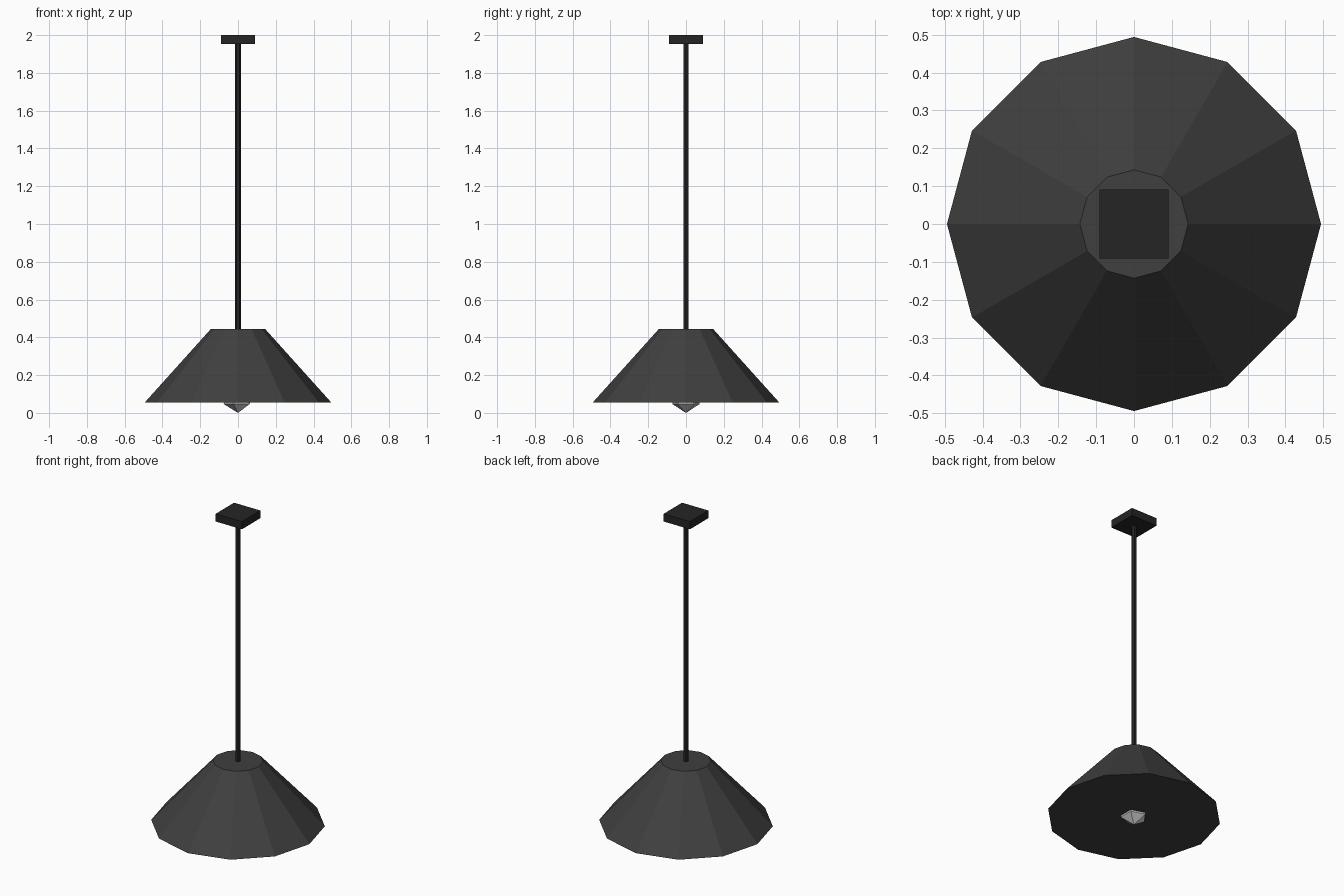
import bpy, bmesh, math
from mathutils import Matrix

if "Cube" in bpy.data.objects:
    bpy.data.objects.remove(bpy.data.objects["Cube"])


def material(name, r, g, b):
    m = bpy.data.materials.new(name)
    m.diffuse_color = (r, g, b, 1)
    m.use_nodes = True
    m.node_tree.nodes["Principled BSDF"].inputs["Base Color"].default_value = m.diffuse_color
    return m


def add_object(name, bm, mat):
    bmesh.ops.recalc_face_normals(bm, faces=bm.faces)
    me = bpy.data.meshes.new(name)
    bm.to_mesh(me)
    bm.free()
    me.materials.append(mat)
    ob = bpy.data.objects.new(name, me)
    bpy.context.collection.objects.link(ob)
    return ob


def frustum(name, sides, r_low, r_high, z_low, z_high, mat):
    """Closed flat-sided frustum with its first corner on +x."""
    bm = bmesh.new()
    rings = []
    for r, z in ((r_low, z_low), (r_high, z_high)):
        angles = [2 * math.pi * i / sides for i in range(sides)]
        rings.append([bm.verts.new((r * math.cos(a), r * math.sin(a), z)) for a in angles])
    low, high = rings
    for i in range(sides):
        j = (i + 1) % sides
        bm.faces.new((low[i], low[j], high[j], high[i]))
    bm.faces.new(low[::-1])
    bm.faces.new(high)
    return add_object(name, bm, mat)


black = material("black metal", 0.018, 0.018, 0.018)
charcoal = material("charcoal shade", 0.05, 0.05, 0.05)
white = material("bulb white", 0.7, 0.7, 0.7)

# Square ceiling plate
bm = bmesh.new()
bmesh.ops.create_cube(bm, size=1, matrix=Matrix.Translation((0, 0, 1.976))
                      @ Matrix.Diagonal((0.182, 0.182, 0.048, 1)))
add_object("ceiling_plate", bm, black)

# Hanging rod
frustum("rod", 6, 0.015, 0.015, 0.42, 1.96, black)

# Twelve-sided shade, closed underneath
frustum("shade", 12, 0.494, 0.143, 0.055, 0.445, charcoal)

# Faceted bulb peeking out below the shade
bm = bmesh.new()
bmesh.ops.create_icosphere(bm, subdivisions=1, radius=0.085,
                           matrix=Matrix.Translation((0, 0, 0.085)))
add_object("bulb", bm, white)
